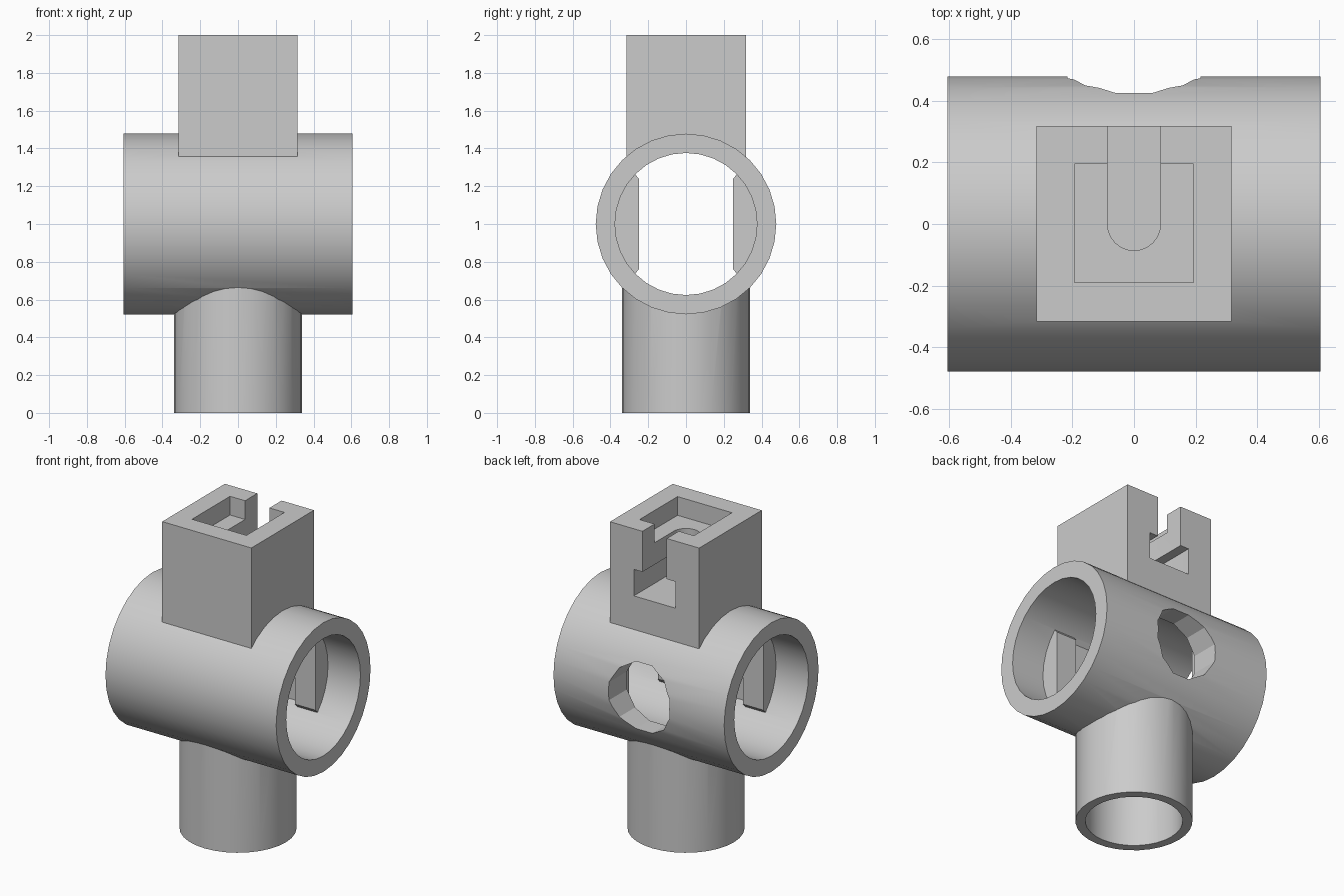
import bpy
import bmesh
import math
from mathutils import Matrix

cube = bpy.data.objects.get("Cube")
if cube:
    bpy.data.objects.remove(cube, do_unlink=True)

grey = bpy.data.materials.new("plain_grey")
grey.use_nodes = True
grey.diffuse_color = (0.6, 0.6, 0.6, 1)
grey.node_tree.nodes["Principled BSDF"].inputs["Base Color"].default_value = (0.6, 0.6, 0.6, 1)

TO_X = Matrix(((0, 0, 1), (1, 0, 0), (0, 1, 0))).to_4x4()   # profile (y, z) swept along x
TO_Y = Matrix(((1, 0, 0), (0, 0, 1), (0, 1, 0))).to_4x4()   # profile (x, z) swept along y
TO_Z = Matrix.Identity(4)                                   # profile (x, y) swept along z


def prism(name, profile, lo, hi, axes=TO_Z):
    """Closed solid: a 2D profile extruded from lo to hi along the chosen axis."""
    bm = bmesh.new()
    face = bm.faces.new([bm.verts.new(axes @ Matrix.Translation((u, v, lo)).to_translation())
                         for u, v in profile])
    ext = bmesh.ops.extrude_face_region(bm, geom=[face])
    verts = [e for e in ext["geom"] if isinstance(e, bmesh.types.BMVert)]
    step = axes @ Matrix.Translation((0, 0, hi - lo)).to_translation()
    bmesh.ops.translate(bm, verts=verts, vec=step)
    bmesh.ops.recalc_face_normals(bm, faces=bm.faces)
    mesh = bpy.data.meshes.new(name)
    bm.to_mesh(mesh)
    bm.free()
    mesh.materials.append(grey)
    obj = bpy.data.objects.new(name, mesh)
    bpy.context.collection.objects.link(obj)
    return obj


def circle(r, n=32, cv=0.0, turn=0.0):
    return [(r * math.cos(2 * math.pi * (i + turn) / n),
             cv + r * math.sin(2 * math.pi * (i + turn) / n)) for i in range(n)]


def rect(u0, u1, v0, v1):
    return [(u0, v0), (u1, v0), (u1, v1), (u0, v1)]


def u_slot(r, end, n=12):
    """Slot with a round end at the centre, open toward +y."""
    arc = [(r * math.cos(math.pi + math.pi * i / n),
            r * math.sin(math.pi + math.pi * i / n)) for i in range(n + 1)]
    return arc + [(r, end), (-r, end)]


def combine(target, other, operation):
    mod = target.modifiers.new(operation.lower(), "BOOLEAN")
    mod.operation = operation
    mod.solver = "EXACT"
    mod.object = other
    bpy.ops.object.select_all(action="DESELECT")
    bpy.context.view_layer.objects.active = target
    target.select_set(True)
    bpy.ops.object.modifier_apply(modifier=mod.name)
    bpy.data.objects.remove(other, do_unlink=True)


# Hollow lower socket
socket = prism("lower_socket", circle(0.34), 0, 0.85)
combine(socket, prism("socket_bore", circle(0.283), -0.1, 0.9), "DIFFERENCE")

# Top block: square pocket, narrow slot, and wide undercut slot open at the back
block = prism("top_block", rect(-0.316, 0.316, -0.316, 0.318), 1.1, 2.0)
combine(block, prism("pocket", rect(-0.193, 0.193, -0.19, 0.195), 1.88, 2.1), "DIFFERENCE")
combine(block, prism("narrow_slot", u_slot(0.086, 0.5), 1.65, 2.1), "DIFFERENCE")
combine(block, prism("wide_slot", u_slot(0.147, 0.5), 1.57, 1.74), "DIFFERENCE")

# Horizontal tube joined with the socket and block, then bored through
body = prism("tube_mount", circle(0.478, 32, 1.0), -0.605, 0.605, TO_X)
combine(body, socket, "UNION")
combine(body, block, "UNION")
combine(body, prism("main_bore", circle(0.376, 32, 1.0), -0.8, 0.8, TO_X), "DIFFERENCE")

# Flat pads inside the bore, front and back, each with a shallow recess
for side in (-1, 1):
    outline = [(0.25, 0.76), (0.275, 0.73), (0.385, 0.73),
               (0.385, 1.27), (0.275, 1.27), (0.25, 1.24)]
    pad = prism("pad", [(side * y, z) for y, z in outline], -0.375, 0.375, TO_X)
    y0, y1 = sorted((side * 0.2, side * 0.29))
    combine(pad, prism("recess", rect(-0.23, 0.23, 0.6, 1.4), y0, y1, TO_Y), "DIFFERENCE")
    combine(body, pad, "UNION")

# Twelve-sided hole through the back wall
combine(body, prism("back_hole", circle(0.223, 12, 1.0, 0.5), 0.1, 0.7, TO_Y), "DIFFERENCE")

bpy.ops.object.select_all(action="DESELECT")
bpy.context.view_layer.objects.active = body
body.select_set(True)
bpy.ops.object.shade_smooth_by_angle(angle=math.radians(25))
